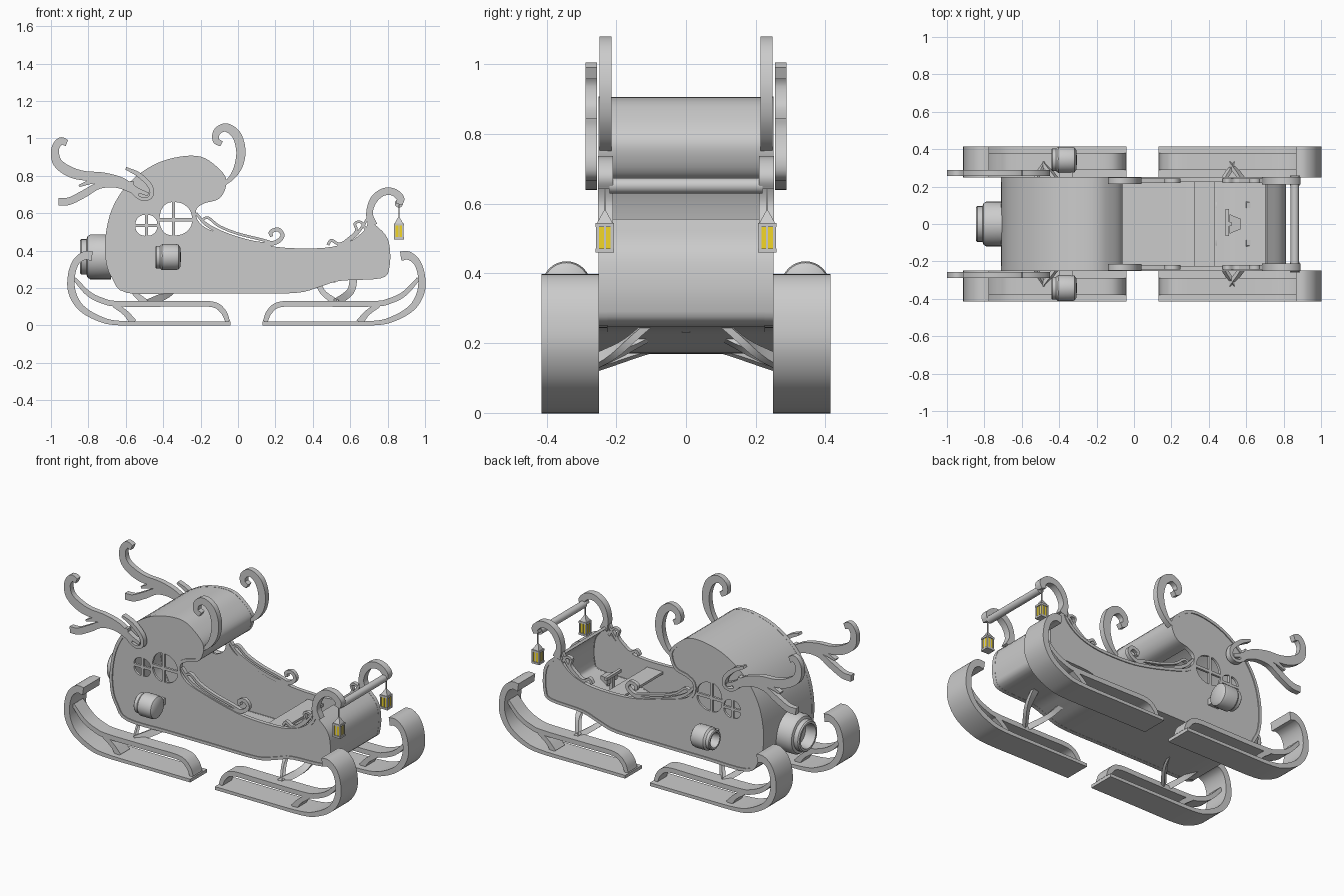
import bpy, bmesh, math
from mathutils import Vector

if "Cube" in bpy.data.objects:
    bpy.data.objects.remove(bpy.data.objects["Cube"])


def finish(name, bm, smooth=True, color=None):
    bmesh.ops.remove_doubles(bm, verts=bm.verts, dist=1e-5)
    bmesh.ops.recalc_face_normals(bm, faces=bm.faces)
    me = bpy.data.meshes.new(name)
    bm.to_mesh(me)
    bm.free()
    ob = bpy.data.objects.new(name, me)
    bpy.context.collection.objects.link(ob)
    if color:
        mat = bpy.data.materials.new(name)
        mat.diffuse_color = color
        mat.use_nodes = True
        mat.node_tree.nodes["Principled BSDF"].inputs["Base Color"].default_value = mat.diffuse_color
        me.materials.append(mat)
    if smooth:
        bpy.ops.object.select_all(action='DESELECT')
        ob.select_set(True)
        bpy.context.view_layer.objects.active = ob
        bpy.ops.object.shade_smooth_by_angle(angle=math.radians(35))
    return ob


def spline(pts, steps=5):
    # Catmull-Rom resampling of points of any dimension
    pts = [Vector(p) for p in pts]
    P = [2 * pts[0] - pts[1]] + pts + [2 * pts[-1] - pts[-2]]
    out = []
    for i in range(1, len(P) - 2):
        a, b, c, d = P[i - 1:i + 3]
        for k in range(steps):
            t = k / steps
            out.append(.5 * (2 * b + (c - a) * t + (2 * a - 5 * b + 4 * c - d) * t * t
                             + (3 * b - a - 3 * c + d) * t ** 3))
    return out + [pts[-1]]


def add_ribbon(bm, path, y, depth, sign, closed=False):
    # rectangular sweep; path entries are (x, z, width[, y])
    n, rings = len(path), []
    for i, p in enumerate(path):
        a = path[i - 1] if (i or closed) else p
        b = path[(i + 1) % n] if (i < n - 1 or closed) else p
        t = Vector((b[0] - a[0], b[1] - a[1])).normalized()
        nx, nz, h = -t.y, t.x, p[2] / 2
        yc = p[3] if len(p) > 3 else y
        rings.append([bm.verts.new((p[0] + nx * h * s, sign * (yc + e * depth / 2), p[1] + nz * h * s))
                      for s, e in ((1, 1), (1, -1), (-1, -1), (-1, 1))])
    for i in range(n if closed else n - 1):
        A, B = rings[i], rings[(i + 1) % n]
        for k in range(4):
            bm.faces.new((A[k], A[(k + 1) % 4], B[(k + 1) % 4], B[k]))
    if not closed:
        bm.faces.new(rings[0])
        bm.faces.new(rings[-1])


def ribbons(name, paths, y, depth, sides=(1, -1), steps=5):
    bm = bmesh.new()
    for pts in paths:
        for s in sides:
            add_ribbon(bm, spline(pts, steps), y, depth, s)
    return finish(name, bm)


def boxes(name, specs, color=None):
    # each spec: (x0, x1, y0, y1, z0, z1)
    bm = bmesh.new()
    for x0, x1, y0, y1, z0, z1 in specs:
        r = bmesh.ops.create_cube(bm, size=1)
        for v in r['verts']:
            v.co = ((x0 + x1) / 2 + v.co.x * (x1 - x0), (y0 + y1) / 2 + v.co.y * (y1 - y0),
                    (z0 + z1) / 2 + v.co.z * (z1 - z0))
    return finish(name, bm, False, color)


def lathe_x(name, prof, centres, n=32):
    # revolve (x, r) profile around x axes through the given (y, z) centres
    bm = bmesh.new()
    for cy, cz in centres:
        vs = [bm.verts.new((x, cy + r, cz)) for x, r in prof]
        es = [bm.edges.new(vs[i:i + 2]) for i in range(len(vs) - 1)]
        bmesh.ops.spin(bm, geom=vs + es, cent=(0, cy, cz), axis=(1, 0, 0),
                       angle=math.tau, steps=n, use_merge=False)
    return finish(name, bm)


# body outline (x, z): shell part from hood lip round to nose, then open rim
shell = [(-.18, .663), (-.107, .684), (-.075, .738), (-.075, .79), (-.123, .845), (-.2, .893), (-.31, .893),
         (-.444, .852), (-.578, .754), (-.665, .62), (-.7, .47), (-.697, .342), (-.665, .257), (-.59, .182),
         (-.3, .18), (.0, .18), (.305, .182), (.43, .213), (.545, .247), (.76, .26), (.80, .31), (.803, .41),
         (.78, .48), (.705, .55)]
rim = [(.705, .55), (.68, .50), (.6, .44), (.465, .406), (.25, .406), (.09, .433), (-.07, .476), (-.176, .513),
       (-.228, .567), (-.228, .63), (-.18, .663)]
shell_path, rim_path = spline(shell, 4), spline(rim, 4)
outline = shell_path + rim_path[1:-1]


def quarter(cx, cz, sx, sz):
    pts = [(cx, cz)] + [(cx + sx * math.cos(a), cz + sz * math.sin(a))
                        for a in [i * math.pi / 16 for i in range(9)]]
    return [Vector(p) for p in pts]


# side panels with pierced petal holes
holes = []
for cx, cz, l, r, u, d, g in ((-.49, .535, .05, .05, .048, .048, .008), (-.345, .565, .065, .09, .085, .075, .009)):
    for sx in (-l, r):
        for sz in (-d, u):
            holes.append(quarter(cx + math.copysign(g, sx), cz + math.copysign(g, sz), sx, sz))
cu = bpy.data.curves.new('panel_curve', 'CURVE')
cu.dimensions, cu.fill_mode, cu.extrude = '2D', 'BOTH', .007
for loop in [outline] + holes:
    sp = cu.splines.new('POLY')
    sp.points.add(len(loop) - 1)
    for q, p in zip(sp.points, loop):
        q.co = (p[0], p[1], 0, 1)
    sp.use_cyclic_u = True
tmp = bpy.data.objects.new('panel_curve', cu)
bpy.context.collection.objects.link(tmp)
dg = bpy.context.evaluated_depsgraph_get()
panel = bpy.data.meshes.new_from_object(tmp.evaluated_get(dg))
bpy.data.objects.remove(tmp)
for side, name in ((1, 'side_panel_left'), (-1, 'side_panel_right')):
    bm = bmesh.new()
    bm.from_mesh(panel)
    for v in bm.verts:
        v.co = (v.co.x, side * .238 + v.co.z, v.co.y)
    finish(name, bm)

# wrap-round hull skin and edge trim
bm = bmesh.new()
add_ribbon(bm, [(*p, .016) for p in shell_path], 0, .48, 1)
finish('hull_shell', bm)
bm = bmesh.new()
for s in (1, -1):
    add_ribbon(bm, [(*p, .018) for p in outline], .238, .025, s, True)
finish('edge_trim', bm)

# runners: rear pair is the front pair mirrored about x = .045
sole = [(.13, .01, .02), (.45, .01, .02), (.72, .012, .024), (.83, .035, .03), (.93, .095, .035), (.978, .18, .04),
        (.98, .27, .038), (.955, .34, .038), (.91, .373, .045), (.87, .37, .05)]
rail = [(.145, .02, .025), (.17, .075, .03), (.23, .113, .03), (.4, .115, .03), (.72, .115, .03), (.81, .13, .03),
        (.89, .17, .028), (.965, .25, .02)]
brace = [(.75, .11, .03), (.69, .065, .03), (.65, .015, .04)]
for name, f in (('front', lambda p: p), ('rear', lambda p: (.09 - p[0], *p[1:]))):
    ribbons(name + '_runner_soles', [[f(p) for p in sole]], .332, .165)
    ribbons(name + '_runner_rails', [[f(p) for p in q] for q in (rail, brace)], .335, .09)

# splayed legs between hull and runners (x, z, width, y)
ribbons('front_legs', [[(.43, .22, .03, .1), (.46, .17, .03, .2), (.53, .12, .035, .32)],
                       [(.62, .26, .04, .1), (.6, .18, .04, .2), (.52, .12, .04, .32)]], 0, .03)
ribbons('rear_legs', [[(-.56, .19, .03, .1), (-.54, .16, .03, .2), (-.49, .12, .035, .32)],
                      [(-.35, .19, .04, .1), (-.39, .16, .04, .2), (-.48, .12, .04, .32)]], 0, .03)

# antler-like wing scrolls
ribbons('wing_scrolls', [
    [(-.915, .975, .035), (-.95, .985, .04), (-.978, .94, .042), (-.965, .87, .05), (-.90, .822, .055),
     (-.82, .80, .05), (-.72, .80, .035), (-.62, .775, .03), (-.54, .725, .025), (-.48, .70, .02)],
    [(-.96, .66, .04), (-.90, .665, .04), (-.82, .705, .04), (-.74, .748, .035), (-.64, .748, .028), (-.53, .70, .02)],
    [(-.85, .745, .012), (-.76, .775, .03), (-.66, .765, .025), (-.56, .72, .02)],
    [(-.6, .84, .015), (-.53, .805, .025), (-.47, .745, .025), (-.465, .69, .02), (-.51, .675, .018),
     (-.56, .71, .018), (-.57, .77, .02)]], .272, .033)

# hood and nose scrolls
ribbons('hood_scrolls', [[(-.08, .75, .015), (-.03, .795, .03), (.005, .86, .045), (.015, .94, .05), (-.01, 1.02, .05),
                          (-.065, 1.058, .045), (-.112, 1.035, .04), (-.118, .99, .035), (-.088, .97, .03)]],
        .231, .034, steps=7)
ribbons('nose_scrolls', [[(.72, .535, .05), (.703, .60, .035), (.725, .67, .04), (.775, .712, .04), (.83, .713, .04),
                          (.868, .68, .042), (.86, .648, .035)]], .231, .042, steps=7)

# slim scrollwork along the rim
ribbons('rim_scrolls', [
    [(-.225, .6, .014), (-.17, .54, .018), (-.08, .492, .02), (.03, .455, .02), (.13, .435, .022), (.205, .445, .024),
     (.238, .48, .022), (.215, .512, .022), (.175, .50, .02), (.18, .475, .018)],
    [(-.2, .56, .012), (-.16, .575, .014), (-.1, .53, .014), (.0, .49, .014), (.12, .46, .014), (.19, .44, .014)],
    [(.48, .43, .016), (.50, .455, .016), (.545, .435, .016), (.62, .475, .016), (.67, .535, .014), (.69, .57, .012)],
    [(.56, .44, .012), (.63, .50, .014), (.625, .545, .014), (.66, .55, .014), (.69, .50, .014)]], .232, .024)

# cross bar between nose scrolls
bm = bmesh.new()
bmesh.ops.create_cone(bm, cap_ends=True, segments=20, radius1=.022, radius2=.022, depth=.44)
for v in bm.verts:
    v.co = (.86 + v.co.x, v.co.z, .652 + v.co.y)
finish('nose_bar', bm)

# lanterns
frame, glass = [], []
bm = bmesh.new()
for s in (1, -1):
    cy, cx = .233 * s, .86
    frame += [(cx - .027, cx + .027, cy - .026, cy + .026, z, z + .012) for z in (.46, .533)]
    frame += [(cx + a * .021 - .004, cx + a * .021 + .004, cy + b * .021 - .004, cy + b * .021 + .004, .47, .535)
              for a in (-1, 1) for b in (-1, 1)]
    frame += [(cx - .024, cx + .024, cy - .003, cy + .003, .47, .535), (cx - .003, cx + .003, cy - .024, cy + .024, .47, .535),
              (cx - .003, cx + .003, cy - .003, cy + .003, .57, .645)]
    glass.append((cx - .021, cx + .021, cy - .021, cy + .021, .472, .533))
    r = bmesh.ops.create_cone(bm, cap_ends=True, segments=4, radius1=.032, radius2=.005, depth=.035)
    a = math.pi / 4
    for v in r['verts']:
        x, y = v.co.x, v.co.y
        v.co = (cx + x * math.cos(a) - y * math.sin(a), cy + x * math.sin(a) + y * math.cos(a), .562 + v.co.z)
finish('lantern_roofs', bm, False)
boxes('lantern_frames', frame)
boxes('lantern_glass', glass, (.9, .68, .02, 1))

# thrusters and their brackets
lathe_x('rear_thruster', [(-.66, 0), (-.68, .12), (-.79, .12), (-.805, .11), (-.81, .095), (-.838, .095), (-.845, .088),
                          (-.845, .075), (-.78, .065), (-.78, 0)], [(0, .366)])
lathe_x('side_thrusters', [(-.305, 0), (-.307, .05), (-.318, .066), (-.335, .07), (-.405, .07), (-.417, .06), (-.437, .06),
                           (-.442, .055), (-.442, .045), (-.39, .038), (-.39, 0)], [(.343, .365), (-.343, .365)])
boxes('thruster_brackets', [(-.40, -.33, min(s * .24, s * .3), max(s * .24, s * .3), .345, .385) for s in (1, -1)])

# inside: foot bench and steering lever
boxes('bench_plank', [(.32, .43, -.232, .232, .355, .37)])
boxes('steering_lever', [(.49, .508, -.065, .08, .385, .403), (.50, .52, -.012, .012, .23, .395)])
bm = bmesh.new()
r = bmesh.ops.create_cone(bm, cap_ends=True, segments=4, radius1=.04, radius2=.075, depth=.06)
for v in r['verts']:
    v.co = (.57 - (v.co.z + .03), (v.co.x - v.co.y) * .7, .365 + (v.co.x + v.co.y) * .3)
finish('steering_hub', bm, False)
